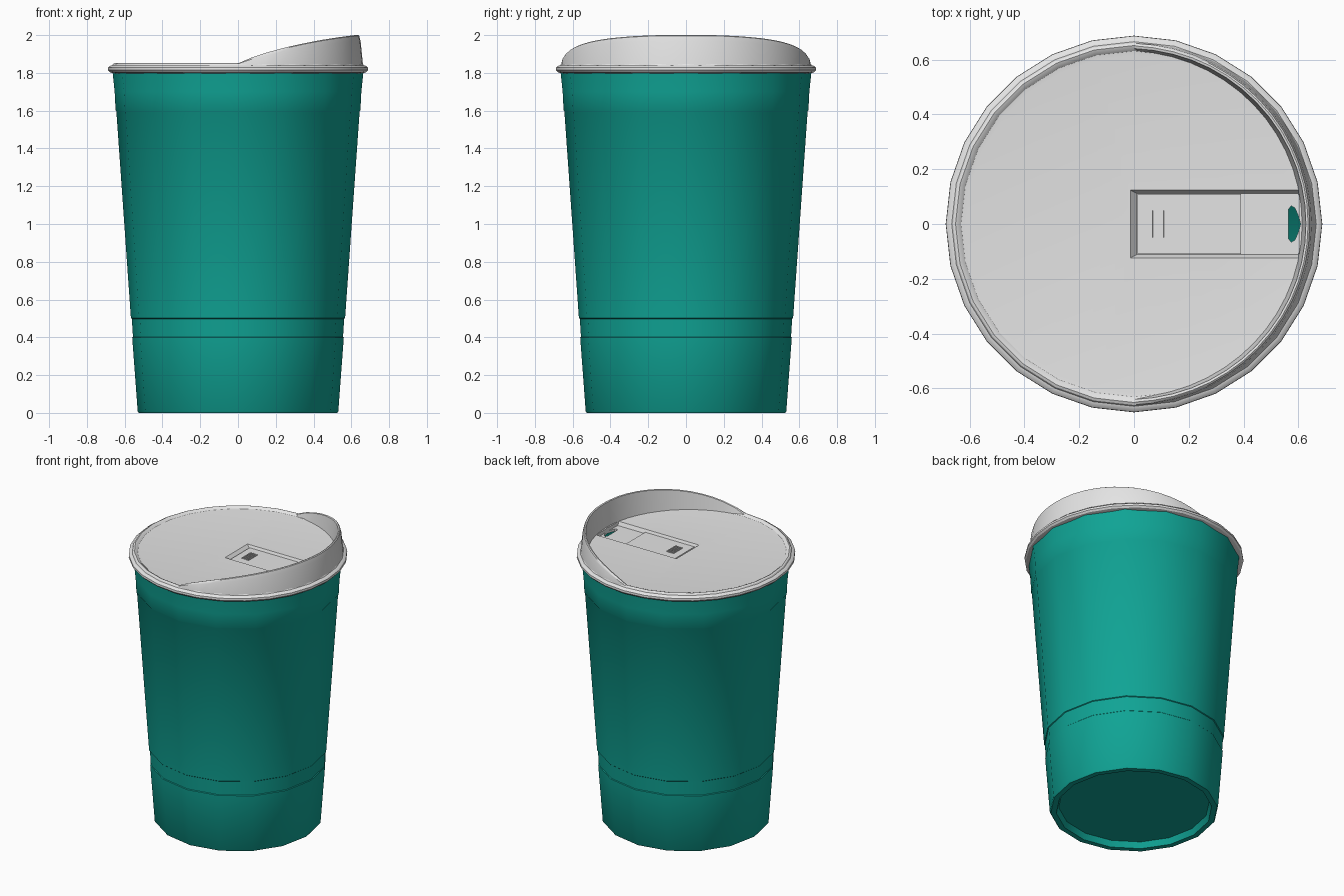
import bpy, bmesh, math
from mathutils import Vector

if "Cube" in bpy.data.objects:
    bpy.data.objects.remove(bpy.data.objects["Cube"])


def material(name, color):
    m = bpy.data.materials.new(name)
    m.diffuse_color = (*color, 1)
    m.use_nodes = True
    m.node_tree.nodes["Principled BSDF"].inputs["Base Color"].default_value = m.diffuse_color
    return m


TEAL = material("teal plastic", (0.005, 0.37, 0.30))
GREY = material("pale grey plastic", (0.78, 0.78, 0.78))


def finish(name, bm, mat, smooth=True):
    bmesh.ops.remove_doubles(bm, verts=bm.verts, dist=1e-5)
    bmesh.ops.recalc_face_normals(bm, faces=bm.faces)
    me = bpy.data.meshes.new(name)
    bm.to_mesh(me)
    bm.free()
    ob = bpy.data.objects.new(name, me)
    bpy.context.collection.objects.link(ob)
    me.materials.append(mat)
    if smooth:
        smooth_it(ob)
    return ob


def activate(ob):
    bpy.ops.object.select_all(action='DESELECT')
    ob.select_set(True)
    bpy.context.view_layer.objects.active = ob


def smooth_it(ob):
    activate(ob)
    bpy.ops.object.shade_smooth_by_angle(angle=math.radians(33))


def revolve(name, profile, sides, mat, smooth=True):
    """Spin an (r, z) profile round the z axis; ends on the axis are closed."""
    bm = bmesh.new()
    rings = []
    for r, z in profile:
        if r == 0:
            rings.append([bm.verts.new((0, 0, z))] * sides)
        else:
            rings.append([bm.verts.new((r * math.cos(2 * math.pi * i / sides),
                                        r * math.sin(2 * math.pi * i / sides), z))
                          for i in range(sides)])
    for a, b in zip(rings, rings[1:]):
        for i in range(sides):
            j = (i + 1) % sides
            bm.faces.new(list(dict.fromkeys((a[i], a[j], b[j], b[i]))))
    return finish(name, bm, mat, smooth)


def prism(name, bottom, top, z0, z1, mat):
    """Join two outlines with the same point count into a solid."""
    bm = bmesh.new()
    lo = [bm.verts.new((x, y, z0)) for x, y in bottom]
    hi = [bm.verts.new((x, y, z1)) for x, y in top]
    bm.faces.new(lo)
    bm.faces.new(hi)
    n = len(lo)
    for i in range(n):
        j = (i + 1) % n
        bm.faces.new((lo[i], lo[j], hi[j], hi[i]))
    return finish(name, bm, mat, False)


def rect(x0, x1, y):
    return [(x0, -y), (x1, -y), (x1, y), (x0, y)]


def cut(ob, cutter):
    mod = ob.modifiers.new("cut", 'BOOLEAN')
    mod.operation = 'DIFFERENCE'
    mod.solver = 'EXACT'
    mod.object = cutter
    activate(ob)
    bpy.ops.object.modifier_apply(modifier=mod.name)
    bpy.data.objects.remove(cutter)


# Cup body: recessed foot, fine band steps, flared mouth, hollow inside
revolve("cup_body", [
    (0, 0.04), (0.475, 0.04), (0.49, 0.0), (0.525, 0.0), (0.531, 0.008),
    (0.560, 0.398), (0.556, 0.402), (0.562, 0.498), (0.567, 0.502),
    (0.644, 1.597), (0.648, 1.603), (0.653, 1.70), (0.664, 1.805),
    (0.635, 1.805), (0.615, 1.60), (0.50, 0.08), (0, 0.08)], 16, TEAL)

# Lid: flat disc with a rounded snap-on flange
lid = revolve("lid_disc", [
    (0, 1.795), (0.645, 1.795), (0.678, 1.803), (0.688, 1.814), (0.687, 1.828),
    (0.676, 1.838), (0.666, 1.840), (0.661, 1.848), (0.652, 1.852),
    (0.642, 1.848), (0.632, 1.839), (0.615, 1.837), (0, 1.837)], 28, GREY, False)

# Slider channel with sloping walls, then the sip hole
cut(lid, prism("channel_cutter", rect(0.01, 0.603, 0.112), rect(-0.035, 0.603, 0.134),
               1.812, 1.86, GREY))
hole = [(0.565, -0.055), (0.575, -0.066), (0.588, -0.058), (0.602, -0.025), (0.608, 0)]
hole += [(x, -y) for x, y in reversed(hole[:-1])]
cut(lid, prism("hole_cutter", hole, hole, 1.75, 1.90, GREY))
smooth_it(lid)

# Slider plate and its grip ridges
prism("slider", rect(0.012, 0.39, 0.11), rect(0.012, 0.39, 0.11), 1.808, 1.823, GREY)
for i in range(4):
    x = 0.06 + i * 0.016
    prism("slider_grip_%d" % (i + 1), rect(x, x + 0.009, 0.05), rect(x + 0.001, x + 0.008, 0.05),
          1.82, 1.828, GREY)


# Raised drinking rim: half ring whose height grows towards +x
def rim_height(x):
    t = min(max(x / 0.62, 0), 1)
    return 1.85 + 0.15 * (0.55 * t + 0.45 * (1 - (1 - t) ** 2)) ** 0.85


bm = bmesh.new()
rows = []
STEPS = 28
for i in range(STEPS + 1):
    a = math.radians(-90 + 180 * i / STEPS)
    d = Vector((math.cos(a), math.sin(a), 0))
    h = rim_height(0.635 * d.x)
    k = (h - 1.84) / 0.16
    section = [(0.663, 1.83), (0.661 - 0.012 * k, 1.84 + (h - 1.84) * 0.8),
               (0.658 - 0.016 * k, h - 0.004), (0.652 - 0.016 * k, h),
               (0.642 - 0.014 * k, h - 0.003), (0.632 - 0.02 * k, 1.83 - 0.02 * k)]
    rows.append([bm.verts.new(d * r + Vector((0, 0, z))) for r, z in section])
for a, b in zip(rows, rows[1:]):
    for i in range(6):
        j = (i + 1) % 6
        bm.faces.new((a[i], a[j], b[j], b[i]))
bm.faces.new(rows[0])
bm.faces.new(rows[-1])
finish("drinking_rim", bm, GREY)
